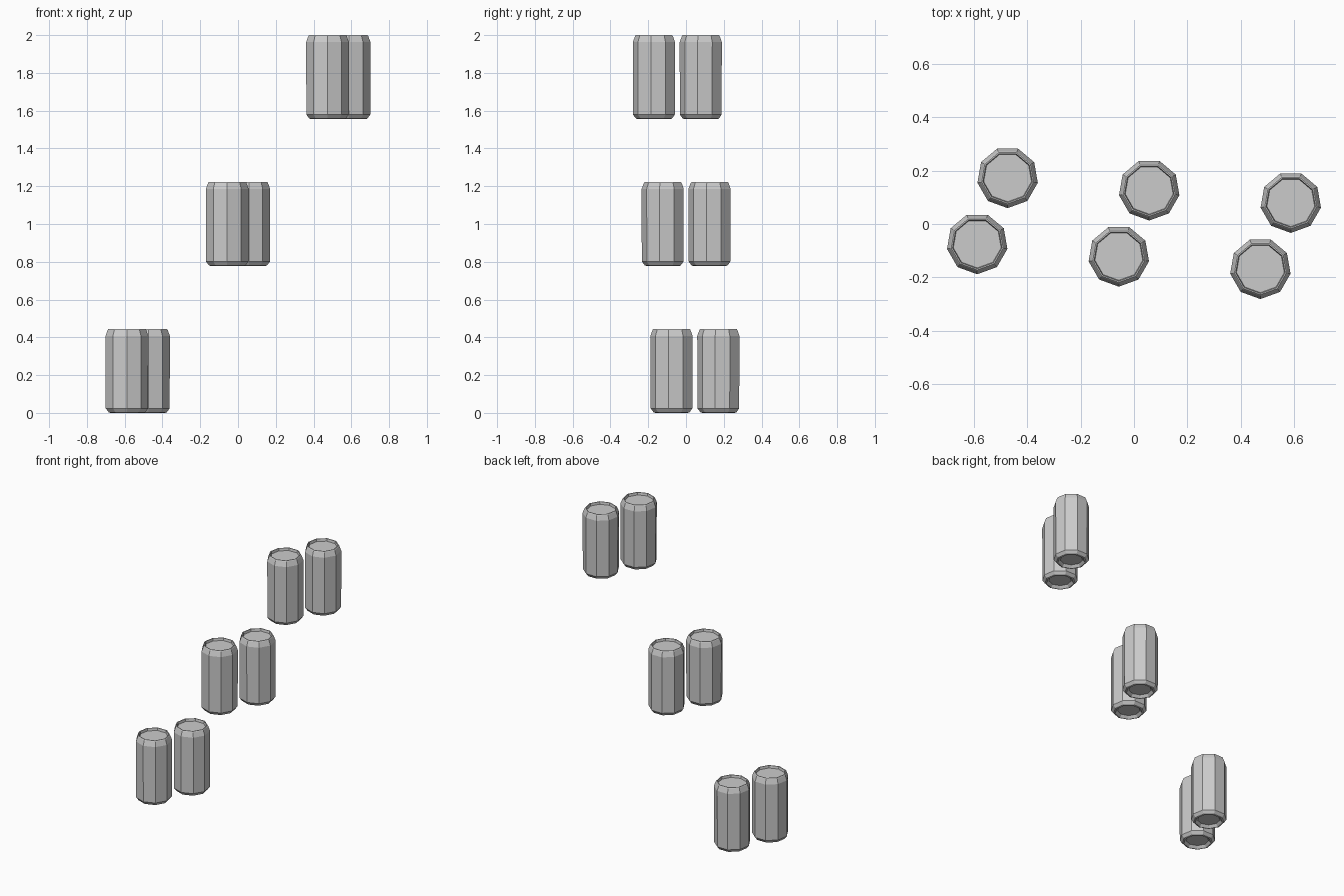
import bpy, bmesh
from math import cos, sin, radians

if "Cube" in bpy.data.objects:
    bpy.data.objects.remove(bpy.data.objects["Cube"])

SIDES = 9
# can profile (radius, height): recessed base, body, shoulder, rim, sunken lid
PROFILE = [(0.072, 0.018), (0.088, 0.0), (0.098, 0.003), (0.114, 0.024), (0.115, 0.408),
           (0.103, 0.44), (0.099, 0.445), (0.094, 0.445), (0.091, 0.428)]


def make_can_mesh():
    bm = bmesh.new()
    rings = []
    for r, z in PROFILE:
        ring = []
        for i in range(SIDES):
            a = radians(-50 + 360 * i / SIDES)
            ring.append(bm.verts.new((r * cos(a), r * sin(a), z)))
        rings.append(ring)
    # side bands
    for lo, hi in zip(rings, rings[1:]):
        for i in range(SIDES):
            j = (i + 1) % SIDES
            bm.faces.new((lo[i], lo[j], hi[j], hi[i]))
    # base and lid
    bm.faces.new(rings[0][::-1])
    bm.faces.new(rings[-1])
    mesh = bpy.data.meshes.new("can")
    bm.to_mesh(mesh)
    bm.free()
    return mesh


can = make_can_mesh()

# three rising pairs of cans
for level, name in enumerate(("lower", "middle", "upper")):
    step = level - 1
    for side, sign in (("front", -1), ("back", 1)):
        obj = bpy.data.objects.new(f"{name}_{side}_can", can)
        obj.location = (0.531 * step + 0.057 * sign,
                        -0.0465 * step + 0.124 * sign + 0.004,
                        0.7775 * level)
        bpy.context.collection.objects.link(obj)
